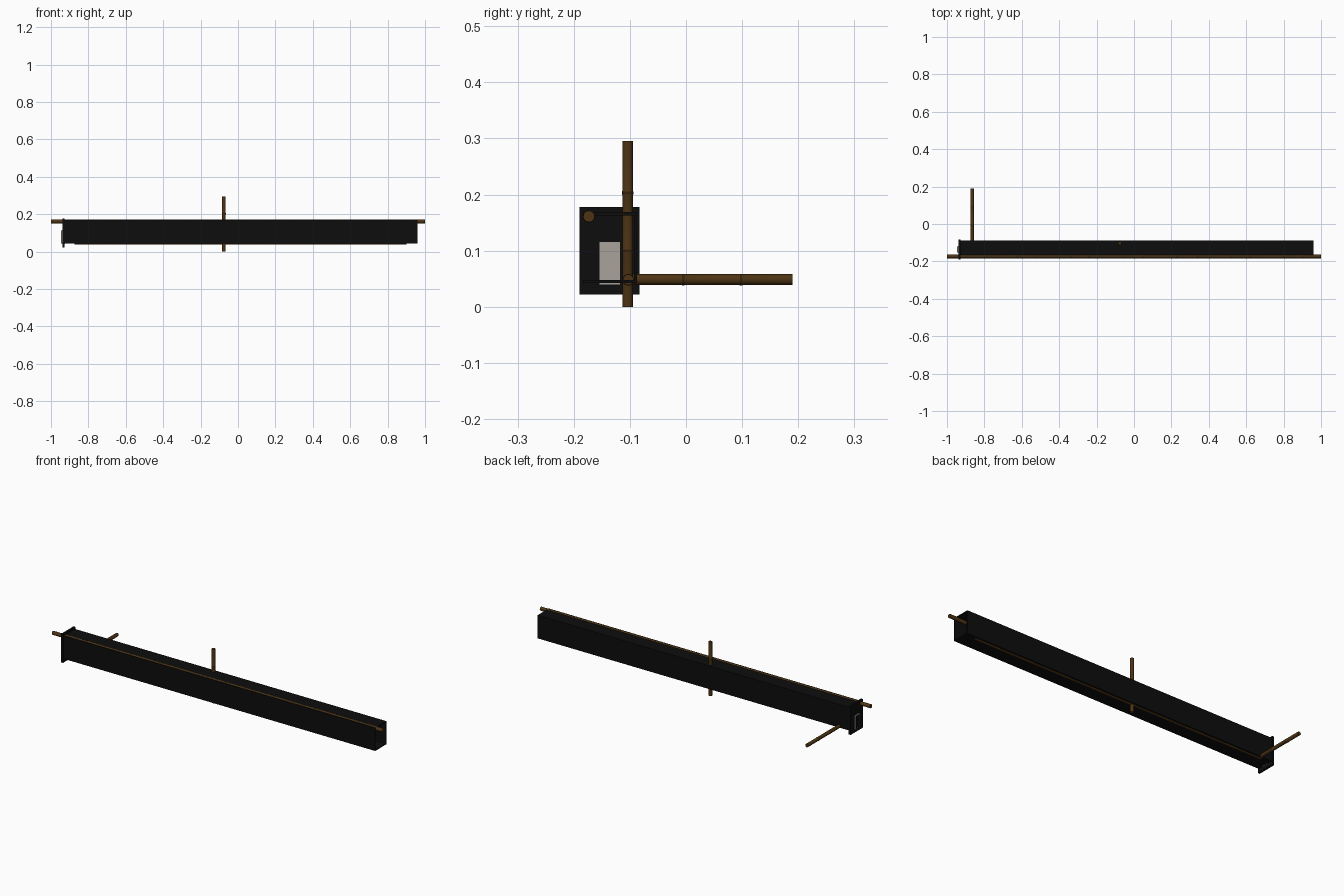
import bpy, bmesh, math
from mathutils import Vector

if "Cube" in bpy.data.objects:
    bpy.data.objects.remove(bpy.data.objects["Cube"])


def material(name, color):
    m = bpy.data.materials.new(name)
    m.diffuse_color = (*color, 1)
    m.use_nodes = True
    m.node_tree.nodes["Principled BSDF"].inputs["Base Color"].default_value = m.diffuse_color
    return m


BLACK = material("dark_sheet", (0.004, 0.004, 0.004))
BROWN = material("bamboo", (0.075, 0.034, 0.007))
NODE = material("bamboo_node", (0.035, 0.016, 0.004))
PALE = material("pale_panel", (0.40, 0.36, 0.33))


def finish(name, bm, mats):
    bmesh.ops.recalc_face_normals(bm, faces=bm.faces)
    me = bpy.data.meshes.new(name)
    bm.to_mesh(me)
    bm.free()
    ob = bpy.data.objects.new(name, me)
    bpy.context.collection.objects.link(ob)
    for m in mats:
        me.materials.append(m)
    return ob


def box(name, x, y, z, mat):
    bm = bmesh.new()
    bmesh.ops.create_cube(bm, size=1)
    for v in bm.verts:
        v.co = [(a + b) / 2 + c * (b - a) for c, (a, b) in zip(v.co, (x, y, z))]
    return finish(name, bm, [mat])


def pole(name, start, end, radius, nodes, sides=24):
    """Bamboo cane: one profile swept round its axis, with raised node rings."""
    start, end = Vector(start), Vector(end)
    axis = (end - start).normalized()
    length = (end - start).length
    turn = Vector((0, 0, 1)).rotation_difference(axis)
    profile = [(0, radius, 0)]
    for n in nodes:
        profile += [(n - 0.004, radius, 0), (n - 0.002, radius * 1.08, 1),
                    (n + 0.002, radius * 1.08, 1), (n + 0.004, radius, 0)]
    profile.append((length, radius, 0))
    bm = bmesh.new()
    rings = []
    for d, r, _ in profile:
        rings.append([bm.verts.new(start + turn @ Vector((
            r * math.cos(2 * math.pi * i / sides),
            r * math.sin(2 * math.pi * i / sides), d))) for i in range(sides)])
    for k in range(len(rings) - 1):
        for i in range(sides):
            j = (i + 1) % sides
            f = bm.faces.new((rings[k][i], rings[k][j], rings[k + 1][j], rings[k + 1][i]))
            f.material_index = 1 if profile[k][2] and profile[k + 1][2] else 0
    bm.faces.new(rings[0])
    bm.faces.new(rings[-1])
    ob = finish(name, bm, [BROWN, NODE])
    bpy.context.view_layer.objects.active = ob
    ob.select_set(True)
    bpy.ops.object.shade_smooth_by_angle(angle=math.radians(40))
    ob.select_set(False)
    return ob


# Long hollow case: rectangular tube open at the right end
X0, X1 = -0.932, 0.96
outer = [(-0.184, 0.042), (-0.087, 0.042), (-0.087, 0.1685), (-0.184, 0.1685)]
T = 0.0055
inner = [(y + (T if y < -0.13 else -T) * (0.15 if y < -0.13 else 1),
          z + (T if z < 0.1 else -T)) for y, z in outer]
bm = bmesh.new()
loops = [[bm.verts.new((x, y, z)) for y, z in prof]
         for prof, x in ((outer, X0), (outer, X1), (inner, X1), (inner, X0))]
for k in range(4):
    a, b = loops[k], loops[(k + 1) % 4]
    for i in range(4):
        j = (i + 1) % 4
        bm.faces.new((a[i], a[j], b[j], b[i]))
finish("case_tube", bm, [BLACK])

# End plate with a small panel set through it, capped outside
box("end_plate", (-0.939, -0.927), (-0.19, -0.083), (0.022, 0.178), BLACK)
box("end_panel", (-0.945, -0.925), (-0.154, -0.118), (0.04, 0.115), PALE)
box("panel_cover", (-0.947, -0.944), (-0.150, -0.122), (0.045, 0.111), BLACK)

# Bamboo canes
pole("upper_long_cane", (-1, -0.173, 0.161), (1, -0.173, 0.161), 0.0102,
     [0.10, 0.20, 0.37, 0.47, 0.66, 0.76, 0.94, 1.05, 1.23, 1.34, 1.52, 1.62, 1.80, 1.90])
pole("lower_long_cane", (-0.875, -0.103, 0.048), (0.9, -0.103, 0.048), 0.0095,
     [0.15 + 0.21 * i for i in range(8)])
pole("upright_cane", (-0.075, -0.104, 0), (-0.075, -0.104, 0.295), 0.0095, [0.1, 0.203])
pole("back_cane", (-0.865, -0.108, 0.0485), (-0.865, 0.19, 0.0485), 0.0095, [0.103, 0.206])
